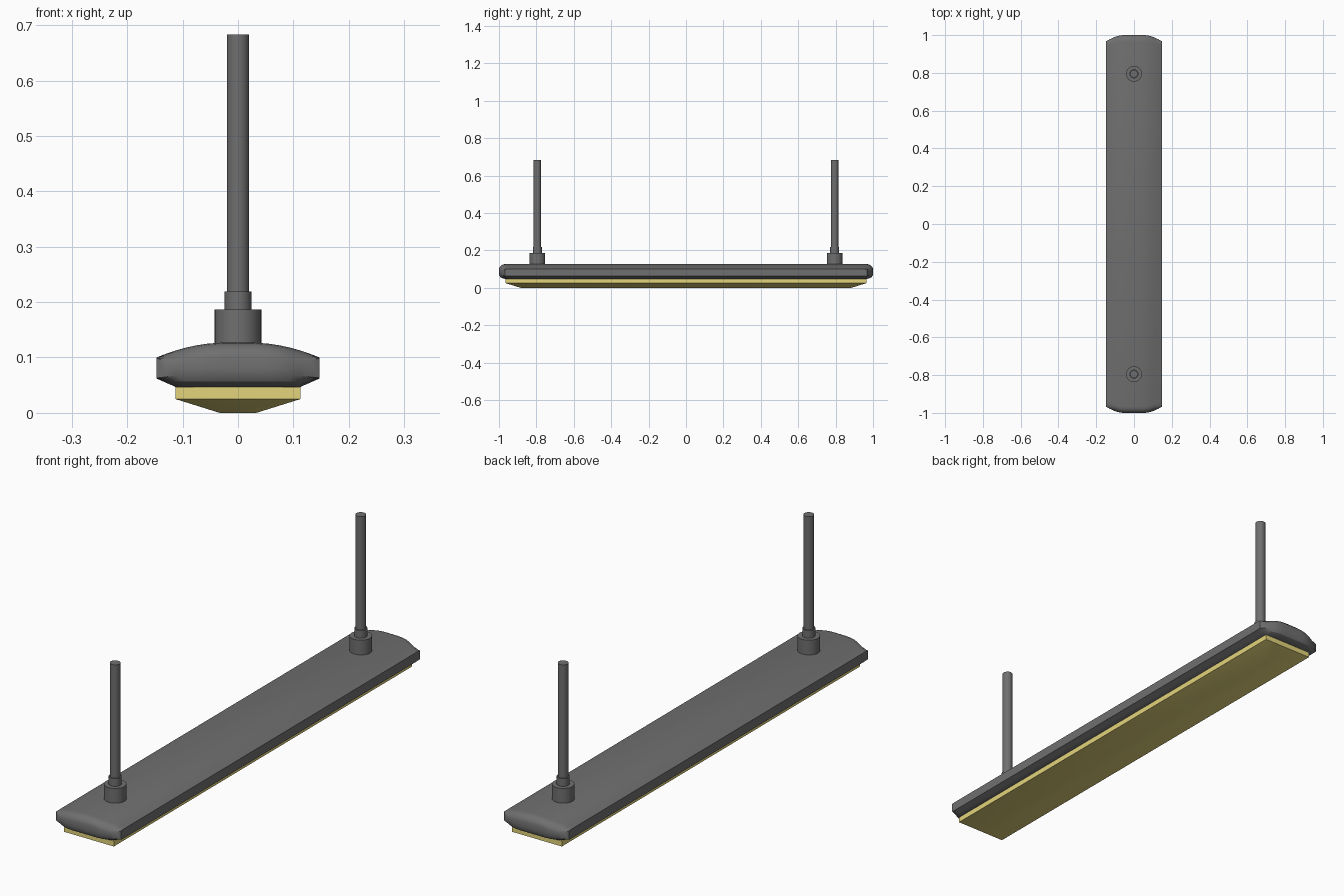
import bpy, bmesh, math

if "Cube" in bpy.data.objects:
    bpy.data.objects.remove(bpy.data.objects["Cube"])

def material(name, rgb):
    m = bpy.data.materials.new(name)
    m.diffuse_color = (*rgb, 1)
    m.use_nodes = True
    m.node_tree.nodes["Principled BSDF"].inputs["Base Color"].default_value = m.diffuse_color
    return m

GREY = material("dark_grey", (0.16, 0.16, 0.16))
YELLOW = material("warm_yellow", (0.77, 0.66, 0.2))

def loft(name, rings, mat):
    """Skin a list of closed rings with equal point counts and cap both ends."""
    bm = bmesh.new()
    loops = [[bm.verts.new(p) for p in r] for r in rings]
    n = len(loops[0])
    for a, b in zip(loops, loops[1:]):
        for i in range(n):
            j = (i + 1) % n
            bm.faces.new((a[i], a[j], b[j], b[i]))
    bm.faces.new(loops[0])
    bm.faces.new(loops[-1])
    bmesh.ops.recalc_face_normals(bm, faces=bm.faces[:])
    me = bpy.data.meshes.new(name)
    bm.to_mesh(me)
    bm.free()
    ob = bpy.data.objects.new(name, me)
    bpy.context.collection.objects.link(ob)
    me.materials.append(mat)
    bpy.ops.object.select_all(action='DESELECT')
    ob.select_set(True)
    bpy.context.view_layer.objects.active = ob
    bpy.ops.object.shade_smooth_by_angle(angle=math.radians(32))
    return ob

# Housing: lengthwise profiles lofted across the width, domed top, rounded bowed ends
W = 0.147
half = [0, 0.03, 0.055, 0.075, 0.095, 0.113, 0.13, W]
rings = []
for x in [-v for v in reversed(half[1:])] + half:
    a = abs(x)
    top = 0.1 + 0.027 * (1 - (max(0, a - 0.02) / (W - 0.02)) ** 2)
    end = 1 - 0.032 * (max(0, a - 0.06) / (W - 0.06)) ** 1.6
    edge = max(0, a - 0.113) / (W - 0.113)
    low = 0.047 + 0.015 * edge
    k = 1 - edge * 0.95          # end rounding fades out at the corners
    side = [(end - 0.035, low), (end - 0.019, low + 0.004 * k),
            (end - 0.007, low + 0.010 * k), (end - 0.001 * k, low + 0.020 * k),
            (end, low + 0.032 * k), (end, top - 0.025 * k),
            (end - 0.004, top - 0.015 * k), (end - 0.013, top - 0.006 * k),
            (end - 0.022, top - 0.002 * k), (end - 0.034, top)]
    rings.append([(x, y, z) for y, z in side] +
                 [(x, -y, z) for y, z in reversed(side)])
loft("housing", rings, GREY)

# Diffuser: shallow tray tapering downwards
def rect(hx, hy, z):
    return [(-hx, -hy, z), (hx, -hy, z), (hx, hy, z), (-hx, hy, z)]

loft("diffuser", [rect(0.033, 0.885, 0), rect(0.113, 0.965, 0.025),
                  rect(0.113, 0.965, 0.047)], YELLOW)

# Hanging stems: base cup, collar and rod
def circle(r, y, z, n=32):
    return [(r * math.cos(2 * math.pi * i / n), y + r * math.sin(2 * math.pi * i / n), z)
            for i in range(n)]

for tag, y in (("front", -0.795), ("back", 0.795)):
    steps = [(0.042, 0.115), (0.042, 0.187), (0.024, 0.187),
             (0.024, 0.219), (0.02, 0.219), (0.02, 0.683)]
    loft(tag + "_stem", [circle(r, y, z) for r, z in steps], GREY)
